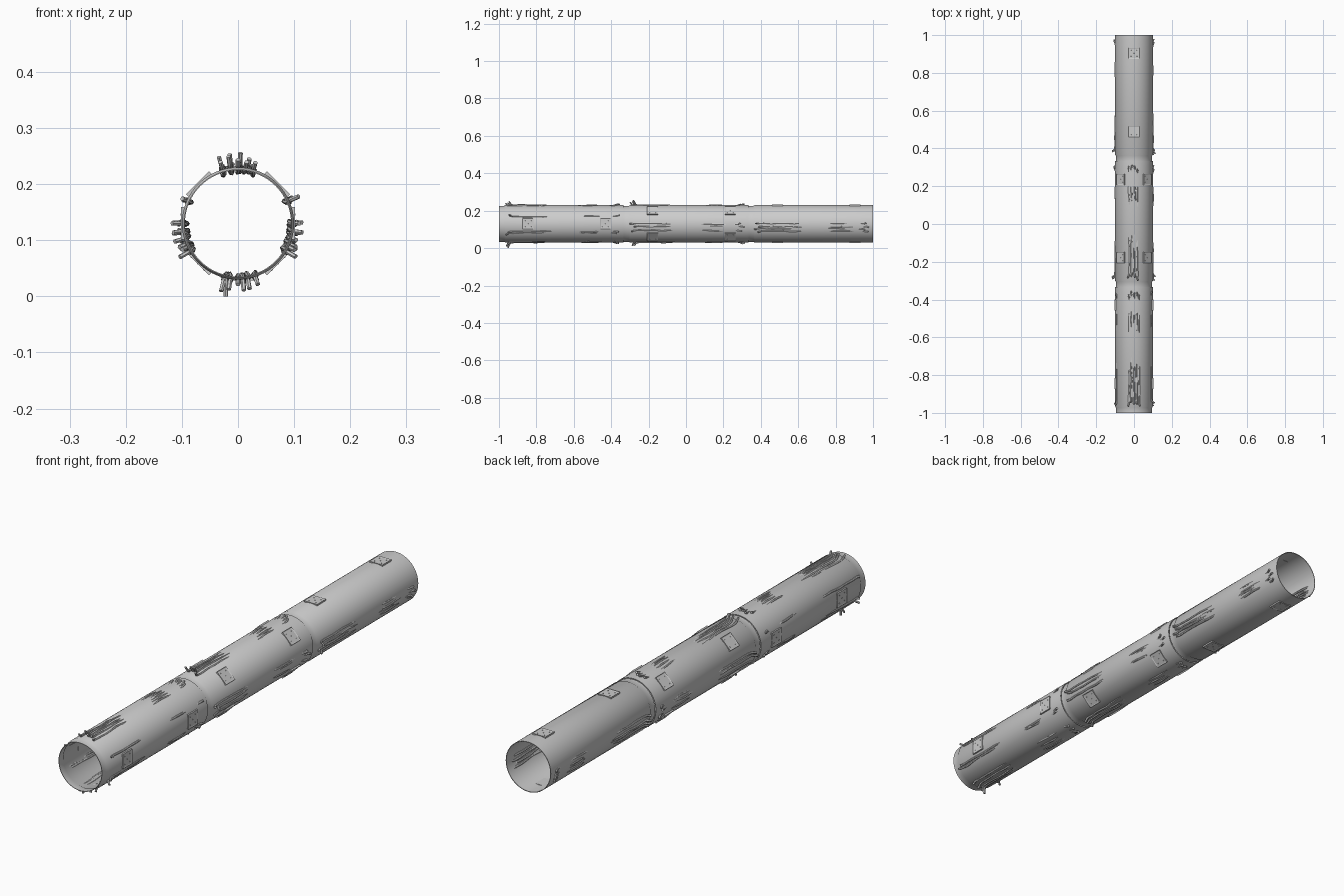
import bpy, bmesh, math, random
from mathutils import Vector, Matrix

if "Cube" in bpy.data.objects:
    bpy.data.objects.remove(bpy.data.objects["Cube"])

random.seed(4)
CZ = 0.13          # height of the pipe axis
R = 0.1            # outer radius
SEG = 2 / 3        # length of one pipe section


def polar(deg, r, y):
    a = math.radians(deg)
    return Vector((r * math.cos(a), y, CZ + r * math.sin(a)))


def add_mesh(name, bm):
    bmesh.ops.recalc_face_normals(bm, faces=bm.faces)
    me = bpy.data.meshes.new(name)
    bm.to_mesh(me)
    bm.free()
    ob = bpy.data.objects.new(name, me)
    bpy.context.collection.objects.link(ob)
    return ob


def smooth(ob):
    bpy.ops.object.select_all(action='DESELECT')
    ob.select_set(True)
    bpy.context.view_layer.objects.active = ob
    bpy.ops.object.shade_smooth_by_angle(angle=math.radians(35))


# thin-walled pipe section with a narrower connecting lip at its front end
def pipe_section(name, y0, sides=64):
    prof = [(0, .0965), (.028, .0965), (.034, R), (SEG, R),
            (SEG, .0975), (.034, .0975), (.028, .0945), (0, .0945)]
    bm = bmesh.new()
    rings = [[bm.verts.new(polar(360 * i / sides, r, y0 + y)) for y, r in prof]
             for i in range(sides)]
    n = len(prof)
    for i in range(sides):
        a, b = rings[i], rings[(i + 1) % sides]
        for j in range(n):
            k = (j + 1) % n
            bm.faces.new((a[j], b[j], b[k], a[k]))
    smooth(add_mesh(name, bm))


# square hatch: flat plate with a raised frame, recessed panel and rivets
def hatch(name, deg, y, half=.029):
    bm = bmesh.new()
    a = math.radians(deg)
    out = Vector((math.cos(a), 0, math.sin(a)))
    tan = Vector((-math.sin(a), 0, math.cos(a)))
    along = Vector((0, 1, 0))
    M = Matrix((tan, along, out)).transposed().to_4x4()
    M.translation = polar(deg, R - .001, y)
    bmesh.ops.create_cube(bm, size=1, matrix=Matrix.Diagonal((2 * half, 2 * half, .006, 1)))
    top = [f for f in bm.faces if f.calc_center_median().z > .002]
    bmesh.ops.inset_region(bm, faces=top, thickness=.005)
    bmesh.ops.translate(bm, verts=top[0].verts, vec=(0, 0, -.0015))
    for px, py in ((0, 0), (.016, .016), (-.016, .016), (.016, -.016), (-.016, -.016)):
        bmesh.ops.create_cone(bm, cap_ends=True, segments=8, radius1=.002, radius2=.0015,
                              depth=.002, matrix=Matrix.Translation((px, py, .0022)))
    bmesh.ops.transform(bm, matrix=M, verts=bm.verts)
    add_mesh(name, bm)


# loose wires: the front tip pokes outward, then each weaves through the wall
def wire_bundle(name, y0, angles, spike=.02):
    cu = bpy.data.curves.new(name, 'CURVE')
    cu.dimensions = '3D'
    cu.bevel_depth = .0042
    cu.bevel_resolution = 1
    cu.resolution_u = 4
    cu.use_fill_caps = True
    for deg in angles:
        s = random.uniform(.35, 1) * spike
        j = random.uniform(-.012, .012)
        path = [(.045, R + s), (.05, R + s * .6), (.056, R + .001), (.085, R),
                (.13, R + .001), (.17, R - .001), (.21, R), (.25, R - .003),
                (.32, R - .009), (.40, R - .009), (.455, R - .001), (.50, R),
                (.54, R - .004), (.585, R - .007), (.615, R - .002),
                (.628, R + .003), (.635, R + .006)]
        sp = cu.splines.new('NURBS')
        sp.points.add(len(path) - 1)
        sp.order_u = 3
        sp.use_endpoint_u = True
        for k, (p, (t, r)) in enumerate(zip(sp.points, path)):
            wob = random.uniform(-2, 2) if k > 2 else 0
            if 3 < k < 13:
                r += random.uniform(-.002, .002)
            p.co = (*polar(deg + wob, r, y0 + t + j), 1)
    ob = bpy.data.objects.new(name, cu)
    bpy.context.collection.objects.link(ob)
    bpy.ops.object.select_all(action='DESELECT')
    ob.select_set(True)
    bpy.context.view_layer.objects.active = ob
    bpy.ops.object.convert(target='MESH')
    smooth(bpy.context.view_layer.objects.active)


# hatch directions and wire angles for the three sections, front to back
hatch_dirs = [(0, 180), (45, 135, 225, 315), (90, 270)]
top_wires = [(74, 82, 90, 98, 106), (80, 88, 97, 106), ()]
side_wires = [(24, -25, -30), (0, -8, -22), (1, -9, -16, -24)]
bottom_wires = [(-72, -85, -98, -104), (-80, -90, -100), ()]

for i in range(3):
    y0 = -1 + i * SEG
    pipe_section(f"pipe_section_{i + 1}", y0)
    for d in hatch_dirs[i]:
        for off in (.155, .57):
            hatch(f"hatch_{i + 1}_{d}_{off}", d, y0 + off)
    for label, angles, spike in (("top", top_wires[i], .026),
                                 ("right", side_wires[i], .02),
                                 ("left", [180 - a for a in side_wires[i]], .02),
                                 ("bottom", bottom_wires[i], .025)):
        if angles:
            wire_bundle(f"wires_{label}_{i + 1}", y0, angles, spike)

# one long loose wire tip hanging below
bm = bmesh.new()
bmesh.ops.create_cone(bm, cap_ends=True, segments=8, radius1=.0042, radius2=.0042, depth=.034,
                      matrix=Matrix.Translation((-.022, -.95, .0172)))
smooth(add_mesh("hanging_wire_tip", bm))
